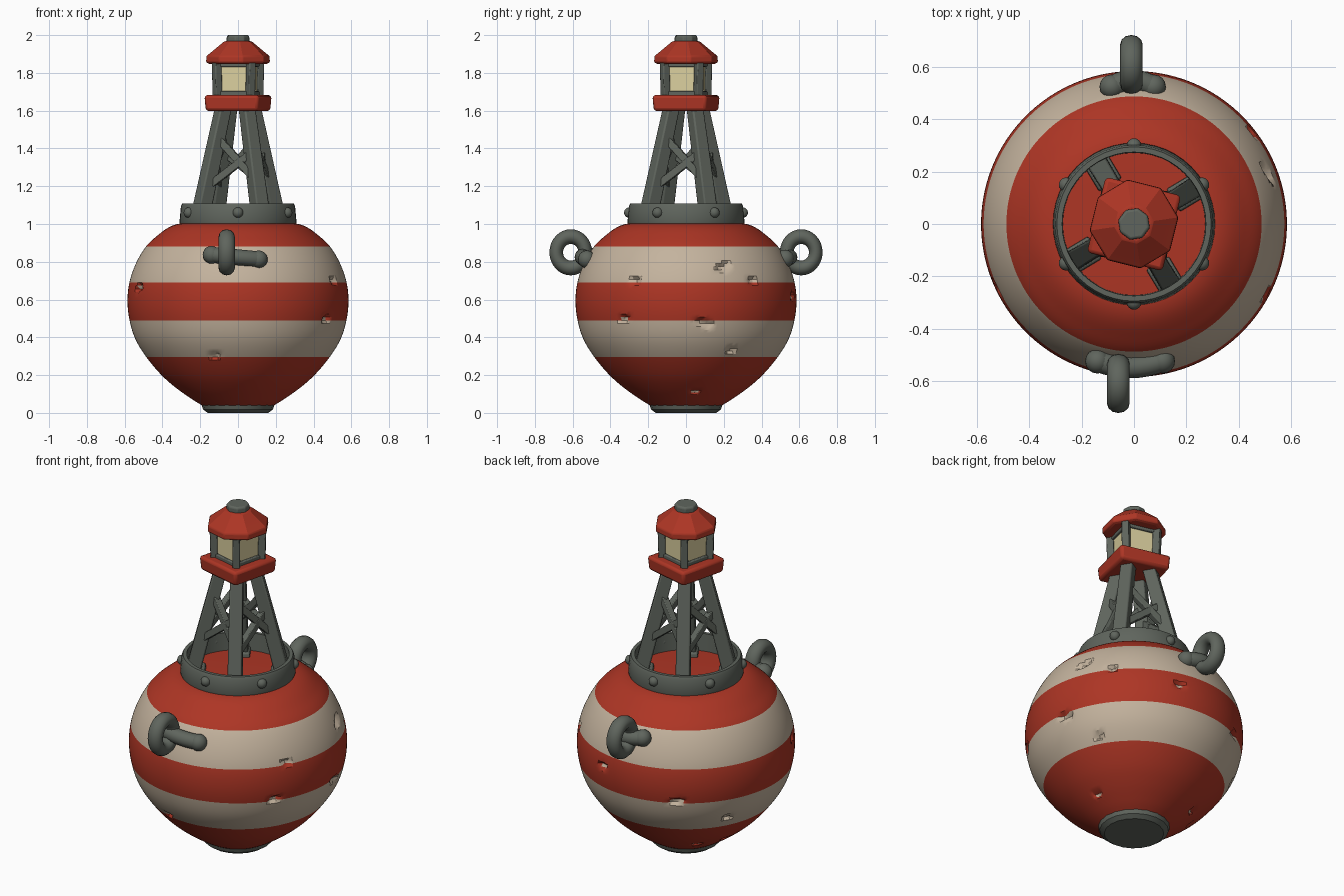
import bpy, bmesh, math
from mathutils import Vector

cube = bpy.data.objects.get("Cube")
if cube:
    bpy.data.objects.remove(cube, do_unlink=True)


def material(name, rgb):
    m = bpy.data.materials.new(name)
    m.use_nodes = True
    m.diffuse_color = (*rgb, 1)
    m.node_tree.nodes["Principled BSDF"].inputs["Base Color"].default_value = (*rgb, 1)
    return m


RED = material("painted red", (0.42, 0.036, 0.018))
CREAM = material("worn cream", (0.55, 0.45, 0.34))
GREY = material("dark iron", (0.115, 0.13, 0.11))
GLASS = material("lamp glass", (0.70, 0.62, 0.34))
TURN = math.radians(31)  # the tower is twisted on the float


def polar(r, a, z):
    return Vector((r * math.cos(a), r * math.sin(a), z))


def finish(obj, bevel=0, angle=35):
    bpy.ops.object.select_all(action='DESELECT')
    bpy.context.view_layer.objects.active = obj
    obj.select_set(True)
    if bevel:
        b = obj.modifiers.new("soft edges", 'BEVEL')
        b.width, b.segments = bevel, 2
    bpy.ops.object.shade_smooth_by_angle(angle=math.radians(angle))
    return obj


def add_mesh(name, bm, *mats):
    bmesh.ops.recalc_face_normals(bm, faces=bm.faces[:])
    mesh = bpy.data.meshes.new(name)
    bm.to_mesh(mesh)
    bm.free()
    for m in mats:
        mesh.materials.append(m)
    obj = bpy.data.objects.new(name, mesh)
    bpy.context.collection.objects.link(obj)
    return obj


def lathe(profile, sides, turn=0, closed=False):
    """Spin (radius, height) points; open profiles get flat caps."""
    bm = bmesh.new()
    rings = [[bm.verts.new(polar(r, turn + math.tau * i / sides, z)) for i in range(sides)]
             for r, z in profile]
    for a, b in zip(rings, rings[1:] + (rings[:1] if closed else [])):
        for i in range(sides):
            j = (i + 1) % sides
            bm.faces.new((a[i], a[j], b[j], b[i]))
    if not closed:
        bm.faces.new(rings[0])
        bm.faces.new(rings[-1])
    return bm


def beam(name, p, q, w0, w1, out, mat=GREY, bevel=0.008):
    """Square bar from p to q, half widths w0 and w1, one side facing out."""
    d = (q - p).normalized()
    side = d.cross(out).normalized()
    up = side.cross(d)
    bm = bmesh.new()
    ends = [[bm.verts.new(c + side * s * w + up * t * w)
             for s, t in ((1, 1), (-1, 1), (-1, -1), (1, -1))] for c, w in ((p, w0), (q, w1))]
    a, b = ends
    for i in range(4):
        j = (i + 1) % 4
        bm.faces.new((a[i], a[j], b[j], b[i]))
    bm.faces.new(a)
    bm.faces.new(b)
    return finish(add_mesh(name, bm, mat), bevel)


def ball(name, pos, radius):
    bm = bmesh.new()
    bmesh.ops.create_uvsphere(bm, u_segments=16, v_segments=10, radius=radius)
    bmesh.ops.translate(bm, verts=bm.verts[:], vec=pos)
    return finish(add_mesh(name, bm, GREY), angle=60)


# Float: smooth lathed body with painted bands
shape = [(.19, .04), (.24, .07), (.325, .13), (.405, .2), (.485, .295), (.543, .39), (.574, .49),
         (.585, .59), (.575, .69), (.541, .79), (.488, .88), (.425, .94), (.37, .98),
         (.32, 1.0), (.27, 1.005)]
pts = [Vector(p) for p in shape]
fine = []
for i in range(len(pts) - 1):
    p0, p1, p2, p3 = pts[max(i - 1, 0)], pts[i], pts[i + 1], pts[min(i + 2, len(pts) - 1)]
    for s in range(6):
        t = s / 6
        fine.append((p1 * 2 + (p2 - p0) * t + (p0 * 2 - p1 * 5 + p2 * 4 - p3) * t * t
                     + (p1 * 3 - p0 - p2 * 3 + p3) * t ** 3) / 2)
fine.append(pts[-1])
bm = lathe(fine, 192)
bands = (0.295, 0.49, 0.69, 0.88)
for f in bm.faces:
    f.material_index = sum(f.calc_center_median().z > z for z in bands) % 2

# Dents and chips: angle, height, half length, slope
dents = [(21, .77, .06, .5), (10, .475, .06, -.3), (28, .33, .035, .3), (9, .11, .04, 0),
         (38, .7, .03, 0), (-35, .5, .04, .3), (-28, .7, .03, -.4), (120, .5, .05, .3),
         (150, .36, .04, -.4), (205, .66, .04, .2), (165, .13, .04, -.2), (135, .12, .04, .2),
         (75, .62, .03, 0), (255, .3, .04, .2)]
chipped = set()
for angle, z, length, slope in dents:
    a = math.radians(angle)
    r = next(p.x for p in fine if p.y >= z)
    centre = polar(r, a, z)
    along = Vector((-math.sin(a), math.cos(a), slope)).normalized()
    for v in bm.verts:
        off = v.co - centre
        if off.length < length * 1.2:
            u = off.dot(along)
            w = (off - along * u).length
            k = 1 - (u / length) ** 2 - (w / 0.022) ** 2
            if k > 0:
                v.co -= polar(1, a, 0) * 0.022 * min(1, k * 1.5)
                if k > 0.35:
                    chipped.add(v)
for f in bm.faces:
    if sum(v in chipped for v in f.verts) >= 3:
        f.material_index = 1
finish(add_mesh("float_body", bm, RED, CREAM), angle=30)

# Foot plate under the float
finish(add_mesh("foot_plate", lathe([(.16, 0), (.185, .018), (.195, .05)], 20), GREY), angle=25)

# Iron collar with rivets
collar = [(.305, .995), (.31, 1.01), (.302, 1.095), (.295, 1.108), (.275, 1.108), (.272, .995)]
finish(add_mesh("collar", lathe(collar, 48, closed=True), GREY), angle=30)
for i in range(6):
    ball("collar_rivet", polar(.3, math.radians(30 + 60 * i), 1.06), .028)


# Tower legs and cross braces
def leg_point(k, z):
    return polar(.243 - (z - 1.0) * .247, TURN + k * math.pi / 2, z)


for k in range(4):
    out = polar(1, TURN + k * math.pi / 2, 0)
    beam("tower_leg", leg_point(k, .99), leg_point(k, 1.63), .04, .034, out)
    beam("leg_foot", polar(.225, TURN + k * math.pi / 2, .99),
         polar(.225, TURN + k * math.pi / 2, 1.03), .052, .048, out)
    face_out = polar(1, TURN + (k + .5) * math.pi / 2, 0)
    for za, zb in ((1.46, 1.23), (1.19, 1.38)):
        beam("cross_brace", leg_point(k, za), leg_point(k + 1, zb), .019, .019, face_out, bevel=.004)

# Gallery platform
finish(add_mesh("gallery", lathe([(.203, 1.598), (.212, 1.682)], 4, TURN), RED), .016)

# Lantern: glass box, sills and corner posts
add_mesh("lamp_glass", lathe([(.122, 1.68), (.122, 1.855)], 4, TURN), GLASS)
for name, z0, z1 in (("lower_sill", 1.675, 1.703), ("upper_sill", 1.832, 1.86)):
    finish(add_mesh(name, lathe([(.14, z0), (.14, z1)], 4, TURN), GREY), .005)
for k in range(4):
    a = TURN + k * math.pi / 2
    beam("lantern_post", polar(.127, a, 1.675), polar(.132, a, 1.86), .02, .02, polar(1, a, 0), bevel=.005)

# Roof and cap
roof = [(.155, 1.848), (.172, 1.856), (.17, 1.888), (.145, 1.908), (.072, 1.968)]
finish(add_mesh("roof", lathe(roof, 8, TURN + math.pi / 8), RED), .006, 25)
finish(add_mesh("roof_cap", lathe([(.062, 1.95), (.062, 1.992), (.055, 2.0)], 8, TURN), GREY), .004, 25)


# Mooring eyes: a curved bar with a hanging ring
def mooring(side, ring_x, left, right, tilt):
    mid = (left + right) / 2
    half = (right - left) / 2
    curve = bpy.data.curves.new("mooring_bar", 'CURVE')
    curve.dimensions = '3D'
    curve.bevel_depth, curve.bevel_resolution, curve.use_fill_caps = .042, 4, True
    sp = curve.splines.new('POLY')
    sp.points.add(8)
    for i, p in enumerate(sp.points):
        t = i / 4 - 1
        p.co = (mid + half * t, side * (.548 - .025 * t * t), .825 - tilt * t, 1)
    curve.materials.append(GREY)
    bar = bpy.data.objects.new("mooring_bar", curve)
    bpy.context.collection.objects.link(bar)
    for t in (-1, 1):
        ball("mooring_bar_end", (mid + half * t, side * .525, .825 - tilt * t), .047)
    bpy.ops.mesh.primitive_torus_add(location=(ring_x, side * .61, .85), rotation=(0, math.pi / 2, 0),
                                     major_radius=.077, minor_radius=.036,
                                     major_segments=32, minor_segments=12)
    ring = bpy.context.object
    ring.name = "mooring_ring"
    ring.scale = (1.08, 1, 1.2)  # local x points down, local z runs across
    ring.data.materials.append(GREY)
    finish(ring, angle=60)


mooring(-1, -.06, -.14, .11, .012)
mooring(1, -.01, -.085, .075, .008)
